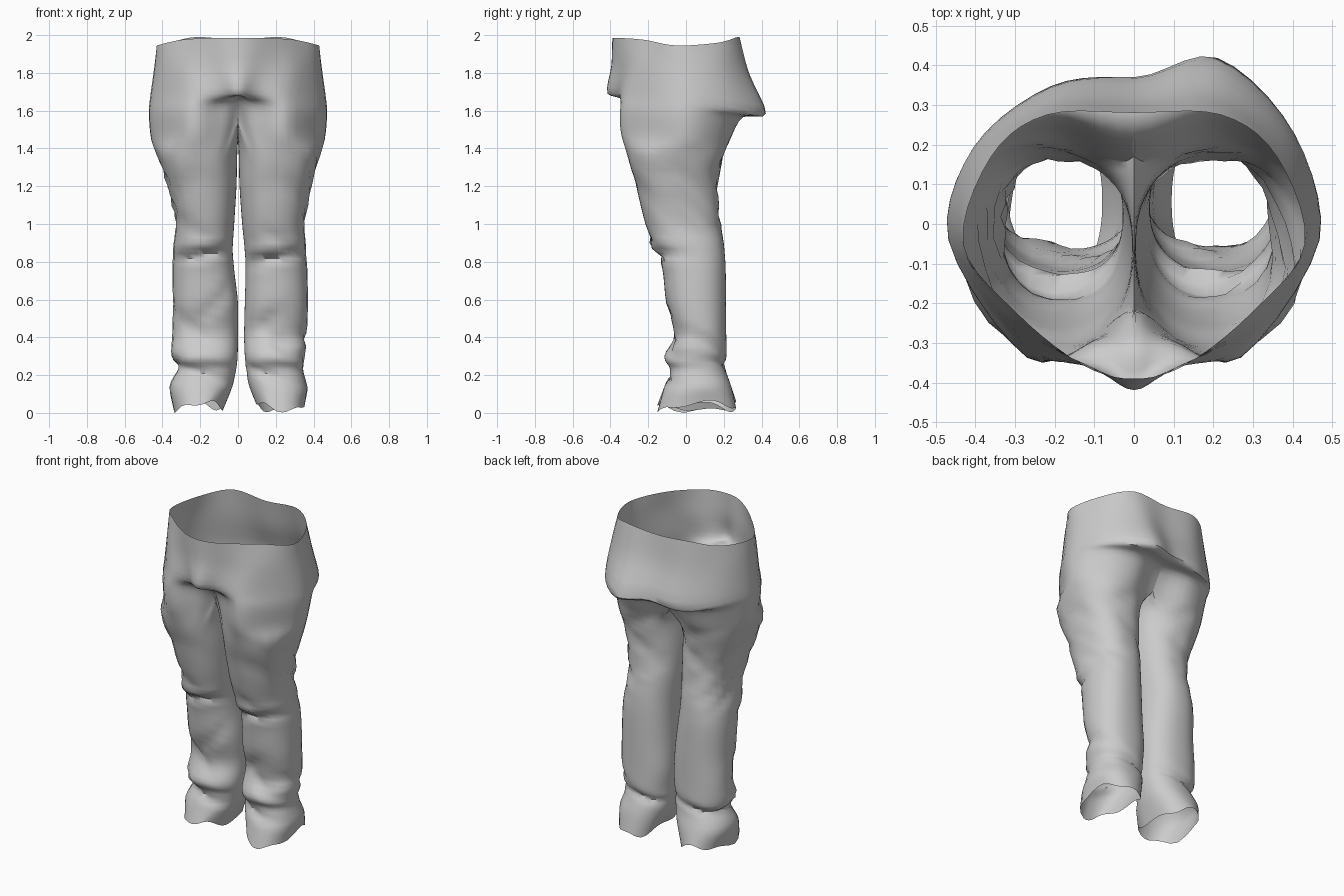
import bpy, bmesh
from math import sin, cos, radians, degrees, exp, atan2, pi
from mathutils import Vector

if "Cube" in bpy.data.objects:
    bpy.data.objects.remove(bpy.data.objects["Cube"])

K = 5  # samples between control columns

# Pelvis rows, waist to crotch: half ring from front centre round the side to back centre
PELVIS = [
    [(0, -.39, 1.985), (.13, -.355, 1.985), (.30, -.22, 1.975), (.43, -.05, 1.945), (.36, .17, 1.96), (.22, .275, 1.99), (0, .28, 1.975)],
    [(0, -.395, 1.84), (.13, -.35, 1.84), (.31, -.25, 1.84), (.44, -.04, 1.83), (.39, .18, 1.81), (.21, .315, 1.80), (0, .31, 1.80)],
    [(0, -.415, 1.69), (.09, -.365, 1.69), (.28, -.305, 1.69), (.46, -.04, 1.67), (.405, .21, 1.62), (.21, .383, 1.585), (0, .37, 1.595)],
    [(0, -.31, 1.668), (.09, -.30, 1.63), (.27, -.335, 1.60), (.468, -.04, 1.58), (.39, .19, 1.57), (.21, .29, 1.565), (0, .25, 1.575)],
    [(0, -.22, 1.53), (.09, -.285, 1.50), (.27, -.332, 1.48), (.458, -.04, 1.45), (.37, .165, 1.45), (.2, .235, 1.45), (0, .17, 1.46)],
]
# Angles of the leg columns (front inner, round the outside, to the inner seam)
ANGLES = [-135, -115, -80, 0, 55, 90, 130, 165, 195, 225]
# Leg rows: z, front y, back y, then inner/outer x for the right and left legs
LEG = [
    (1.36, -.31, .20, .004, .435, .004, .43),
    (1.20, -.265, .172, .008, .395, .008, .38),
    (1.00, -.215, .188, .022, .357, .02, .335),
    (.87, -.165, .203, .035, .36, .028, .343),
    (.76, -.125, .21, .04, .367, .02, .347),
    (.58, -.105, .212, .036, .37, .0, .345),
    (.42, -.065, .213, .032, .365, .0, .348),
    (.30, -.115, .215, .036, .358, .002, .353),
    (.23, -.085, .21, .042, .345, .01, .325),
    (.14, -.115, .24, .06, .368, .03, .362),
    (.035, -.152, .265, .095, .355, .08, .34),
]
# Cloth creases: z, slope along y, slope along x, width, depth, facing angle, spread
CREASES = [
    (1.24, -.9, 0, .035, .022, -10, 60), (1.12, -.9, 0, .03, .025, 0, 60),
    (1.00, -.8, 0, .03, .02, -20, 55), (1.33, .1, -.5, .03, .014, 90, 50),
    (1.16, .1, .6, .03, .016, 95, 50), (1.02, .1, -.4, .03, .014, 90, 45),
    (.82, 0, .15, .022, .03, -90, 45), (.88, 0, .1, .03, -.018, -90, 45),
    (.93, 0, -.6, .025, .014, -60, 40), (.55, .5, .8, .04, .018, -110, 50),
    (.42, .4, -.7, .03, .022, -60, 50), (.33, -.3, .5, .022, .02, 0, 70),
    (.25, 0, .2, .02, .018, 90, 70), (.21, .2, -.3, .02, .018, -90, 70),
]


def catmull(a, b, c, d, t):
    return .5 * (2 * b + (c - a) * t + (2 * a - 5 * b + 4 * c - d) * t * t + (3 * b - a - 3 * c + d) * t ** 3)


def spline(pts, steps, first=None, last=None):
    p = [first or 2 * pts[0] - pts[1]] + pts + [last or 2 * pts[-1] - pts[-2]]
    out = [catmull(*p[i:i + 4], k / steps) for i in range(len(pts) - 1) for k in range(steps)]
    return out + [pts[-1]]


def mirrored(v):
    return Vector((-v.x, v.y, v.z))


def pelvis_row(i, side):
    pts = [Vector(p) for p in PELVIS[i]]
    # the back fold is fuller on the right
    lean = (0, .06, .17, .05, 0)[i] * side
    for j in (4, 5):
        pts[j].y += lean * (.1 if j == 4 else .21)
    return spline(pts, K, mirrored(pts[1]), mirrored(pts[-2]))


def leg_row(row, side):
    z, yf, yb = row[:3]
    xi, xo = row[3:5] if side > 0 else row[5:7]
    out = []
    for i in range(9):
        for k in range(K):
            a = radians(ANGLES[i] + (ANGLES[i + 1] - ANGLES[i]) * k / K)
            c, s = cos(a), sin(a)
            c, s = (abs(v) ** .88 * (1 if v > 0 else -1) for v in (c, s))
            hem = .022 * sin(2 * a + side) + .012 * sin(5 * a) if z < .1 else 0
            out.append(Vector(((xi + xo) / 2 + c * (xo - xi) / 2, (yf + yb) / 2 + s * (yb - yf) / 2, z + hem)))
    return out


def crease(p, side):
    fade = min(1, max(0, (1.45 - p.z) / .12)) * min(1, max(0, p.x / .06))
    d = Vector((p.x - .19, p.y - .03, 0))
    ang = degrees(atan2(d.y, d.x))
    shift = 0
    for z0, sy, sx, w, depth, face, spread in CREASES:
        off = (ang - face + 180) % 360 - 180
        dz = p.z - (z0 + (.015 if side < 0 else 0)) - sy * p.y - sx * side * (p.x - .19)
        shift -= depth * exp(-(dz / w) ** 2 - (off / spread) ** 2)
    return p + d.normalized() * shift * fade


def build_side(bm, side):
    top = [pelvis_row(i, side) for i in range(5)]
    legs = [leg_row(r, side) for r in LEG]
    n_out, n = 6 * K + 1, 9 * K
    back, front = top[-1][-1], top[-1][0]
    columns = []
    for j in range(n):
        if j < n_out:
            rows = [r[j] for r in top]
        else:
            # crotch seam sagging between the legs
            t = (j - n_out + 1) / (n - n_out + 1)
            rows = [back.lerp(front, t) - Vector((0, 0, .05 * sin(pi * t)))]
        pts = spline(rows + [r[j] for r in legs], 4)
        verts = []
        for p in pts:
            q = crease(p, side)
            verts.append(bm.verts.new((q.x * side, q.y, max(q.z, 0))))
        columns.append(verts)
    leg_len = len(LEG) * 4 + 1
    for j in range(n):
        a, b = columns[j], columns[(j + 1) % n]
        if j >= n_out - 1:
            a, b = a[-leg_len:], b[-leg_len:]
        for i in range(len(a) - 1):
            quad = (a[i], a[i + 1], b[i + 1], b[i])
            bm.faces.new(quad if side > 0 else quad[::-1])


# Trousers: both halves welded along the centre seam
bm = bmesh.new()
for side in (1, -1):
    build_side(bm, side)
seam = [v for v in bm.verts if abs(v.co.x) < 1e-4 and v.co.z > 1.37]
bmesh.ops.remove_doubles(bm, verts=seam, dist=.0005)
bmesh.ops.recalc_face_normals(bm, faces=bm.faces)
low = min(v.co.z for v in bm.verts)
for v in bm.verts:
    v.co.z -= low * max(0, 1 - v.co.z)
mesh = bpy.data.meshes.new("trousers")
bm.to_mesh(mesh)
bm.free()
trousers = bpy.data.objects.new("trousers", mesh)
bpy.context.collection.objects.link(trousers)
bpy.context.view_layer.objects.active = trousers
trousers.select_set(True)
bpy.ops.object.shade_smooth_by_angle(angle=radians(50))
